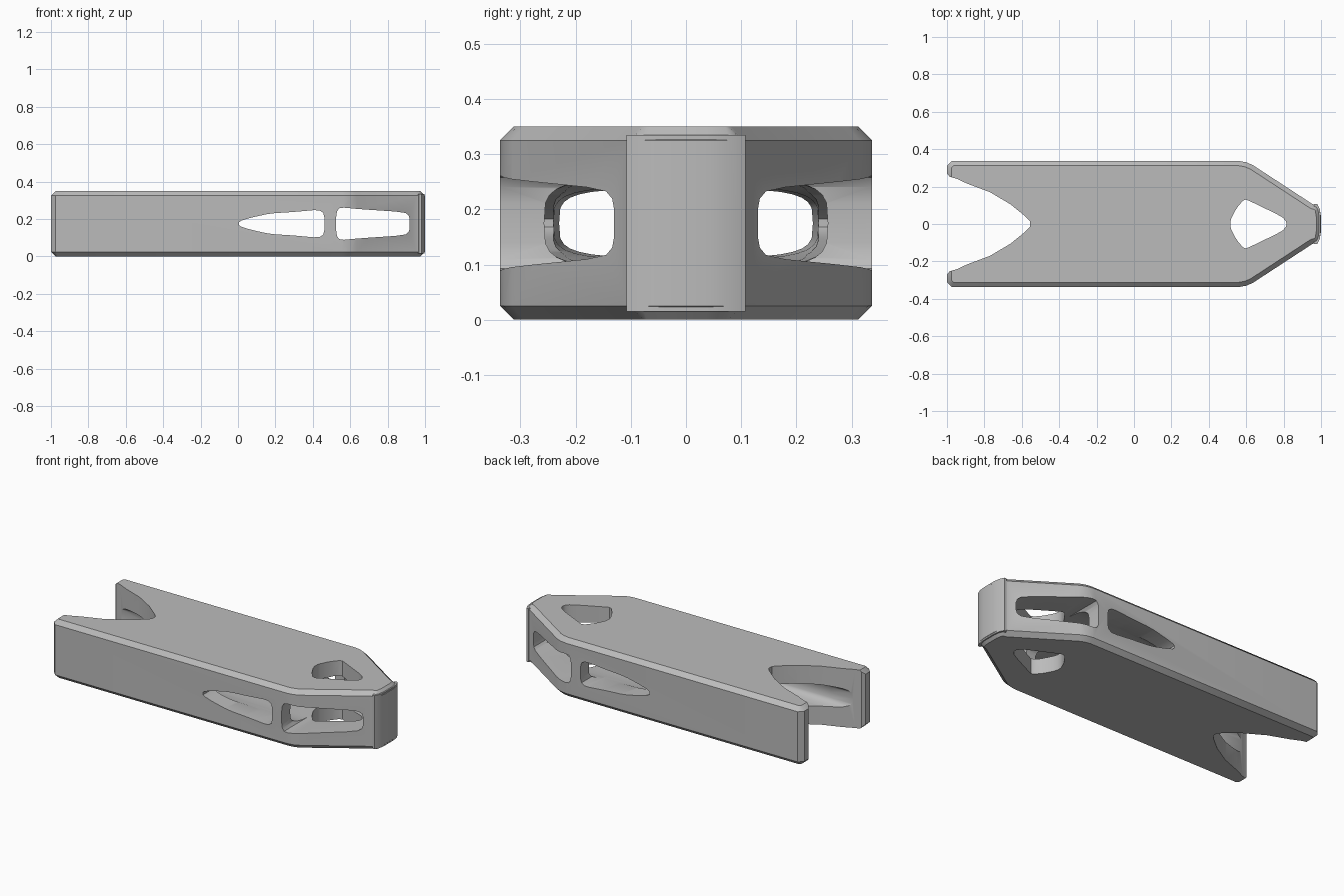
import bpy, bmesh, math
from mathutils import Vector

cube = bpy.data.objects.get("Cube")
if cube:
    bpy.data.objects.remove(cube, do_unlink=True)

HEIGHT, MID = 0.35, 0.175

grey = bpy.data.materials.new("light_grey")
grey.use_nodes = True
grey.diffuse_color = (0.5, 0.5, 0.5, 1)
grey.node_tree.nodes["Principled BSDF"].inputs["Base Color"].default_value = (0.5, 0.5, 0.5, 1)


def add_object(name, bm):
    bmesh.ops.recalc_face_normals(bm, faces=bm.faces)
    mesh = bpy.data.meshes.new(name)
    bm.to_mesh(mesh)
    bm.free()
    mesh.materials.append(grey)
    obj = bpy.data.objects.new(name, mesh)
    bpy.context.collection.objects.link(obj)
    return obj


def extruded(points, direction):
    bm = bmesh.new()
    face = bm.faces.new([bm.verts.new(p) for p in points])
    new = bmesh.ops.extrude_face_region(bm, geom=[face])["geom"]
    verts = [v for v in new if isinstance(v, bmesh.types.BMVert)]
    bmesh.ops.translate(bm, verts=verts, vec=direction)
    bmesh.ops.recalc_face_normals(bm, faces=bm.faces)
    return bm


def mirrored(half):
    """Close a half profile across its axis, skipping points on the axis."""
    return half + [(a, -b) for a, b in reversed(half) if abs(b) > 1e-5]


def rounded(points, steps=2):
    """Round a closed profile by corner cutting."""
    for _ in range(steps):
        out = []
        for i, p in enumerate(points):
            a, b = Vector(p), Vector(points[(i + 1) % len(points)])
            out += [tuple(a.lerp(b, 0.2)), tuple(a.lerp(b, 0.8))]
        points = out
    return points


def vertical_prism(points):
    return extruded([(x, y, -0.1) for x, y in points], (0, 0, HEIGHT + 0.2))


def side_prism(points):
    return extruded([(x, -0.5, MID + z) for x, z in points], (0, 1, 0))


# Chamfered beam with a tapered nose
outline = mirrored([(-1, 0.31), (-0.975, 0.337), (0.56, 0.337), (0.6, 0.33), (0.635, 0.315),
                    (0.955, 0.106), (0.98, 0.1), (0.993, 0.08), (1, 0.04)])
bm = extruded([(x, y, 0) for x, y in outline], (0, 0, HEIGHT))
rims = [e for e in bm.edges if abs(e.verts[0].co.z - e.verts[1].co.z) < 1e-5]
bmesh.ops.bevel(bm, geom=rims, offset=0.025, segments=1, affect='EDGES', clamp_overlap=True)
beam = add_object("hollow_beam", bm)

# Raised collar of the nose post
bm = extruded([(x, y, 0.015) for x, y in mirrored([(0.95, 0.07), (0.967, 0.108), (0.98, 0.108),
                                                   (0.993, 0.08), (0.998, 0.04)])],
              (0, 0, HEIGHT - 0.03))
collar = add_object("nose_post", bm)

# Notch in the open end
notch = mirrored([(-1.1, 0.275), (-1, 0.27), (-0.985, 0.252), (-0.95, 0.243), (-0.89, 0.215),
                  (-0.77, 0.17), (-0.66, 0.105), (-0.58, 0.04), (-0.557, 0.015)])
# Opening through the top and bottom of the nose
nose_hole = rounded(mirrored([(0.515, 0.02), (0.545, 0.08), (0.59, 0.135), (0.635, 0.115),
                              (0.79, 0.04), (0.815, 0.012)]), 1)
# Tapered side window and nose window
side_window = rounded(mirrored([(0.005, 0.012), (0.06, 0.03), (0.17, 0.055), (0.3, 0.063),
                                (0.43, 0.075), (0.462, 0.055)]), 1)
nose_window = rounded(mirrored([(0.525, 0.06), (0.545, 0.088), (0.65, 0.078), (0.89, 0.062),
                                (0.918, 0.04)]), 1)

# Rounded tunnel along the inside
tunnel = bmesh.new()
SIDES = 32
rings = []
for x, half_w, half_h in [(-1.1, 0.24, 0.075), (-0.8, 0.235, 0.07), (-0.4, 0.23, 0.062),
                          (0, 0.24, 0.065), (0.42, 0.26, 0.08), (0.6, 0.255, 0.085),
                          (0.75, 0.19, 0.073), (0.9, 0.08, 0.055)]:
    ring = []
    for i in range(SIDES):
        c, s = math.cos(math.tau * i / SIDES), math.sin(math.tau * i / SIDES)
        y = half_w * math.copysign(abs(c) ** 0.5, c)
        z = half_h * math.copysign(abs(s) ** 0.5, s)
        ring.append(tunnel.verts.new((x, y, MID + z)))
    rings.append(ring)
for a, b in zip(rings, rings[1:]):
    for i in range(SIDES):
        j = (i + 1) % SIDES
        tunnel.faces.new((a[i], a[j], b[j], b[i]))
tunnel.faces.new(rings[0])
tunnel.faces.new(rings[-1])

# Join the collar, then cut every opening
steps = [(collar, 'UNION')]
for name, cutter in [("notch_cutter", vertical_prism(notch)), ("tunnel_cutter", tunnel),
                     ("nose_hole_cutter", vertical_prism(nose_hole)),
                     ("side_window_cutter", side_prism(side_window)),
                     ("nose_window_cutter", side_prism(nose_window))]:
    steps.append((add_object(name, cutter), 'DIFFERENCE'))
for obj, operation in steps:
    mod = beam.modifiers.new(obj.name, 'BOOLEAN')
    mod.operation = operation
    mod.solver = 'EXACT'
    mod.object = obj

# Apply the cuts and remove the helpers
bpy.context.view_layer.update()
result = bpy.data.meshes.new_from_object(beam.evaluated_get(bpy.context.evaluated_depsgraph_get()))
beam.modifiers.clear()
beam.data = result
for obj, _ in steps:
    bpy.data.objects.remove(obj, do_unlink=True)

bpy.ops.object.select_all(action='DESELECT')
beam.select_set(True)
bpy.context.view_layer.objects.active = beam
bpy.ops.object.shade_smooth_by_angle(angle=math.radians(35))
